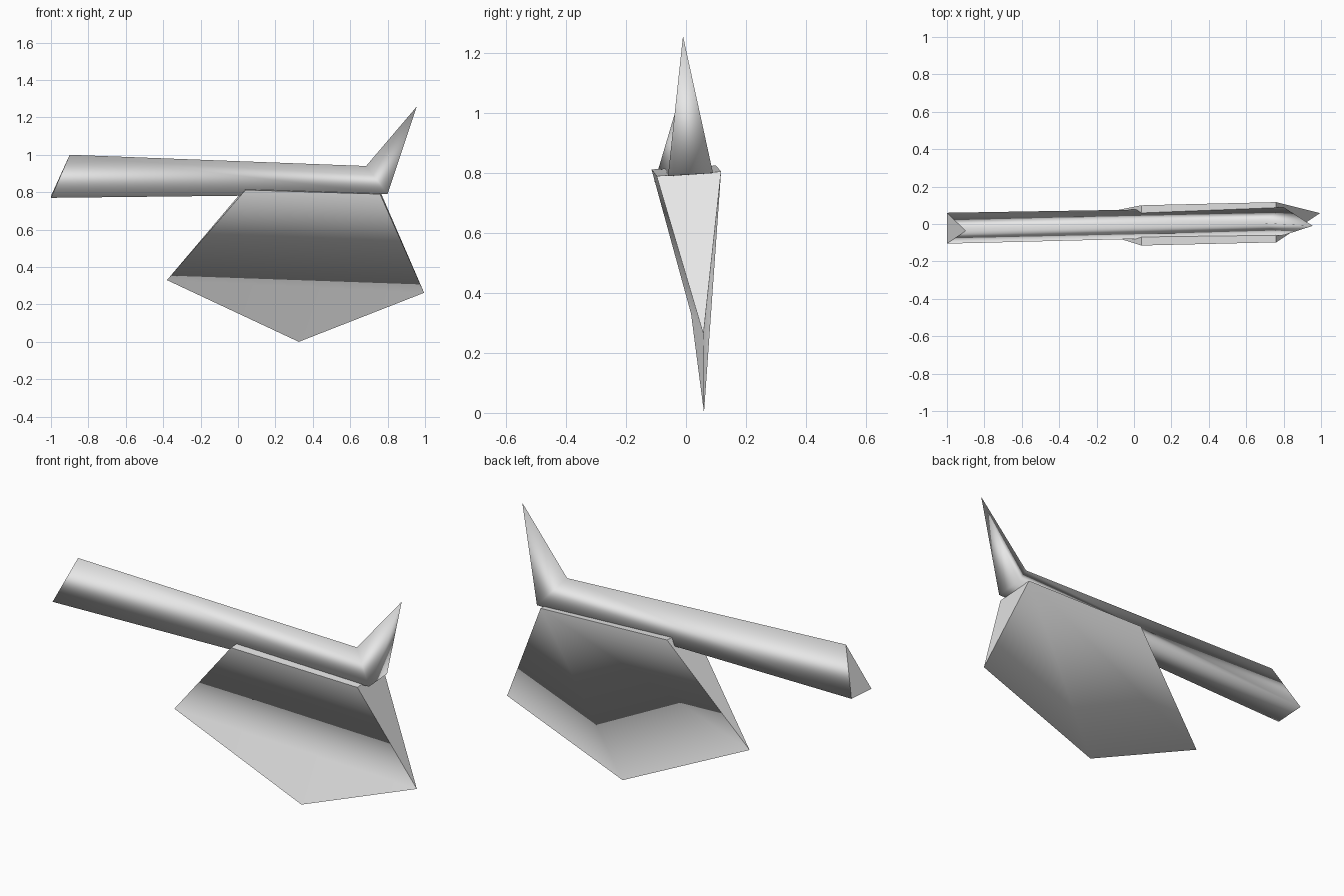
import bpy, bmesh

if "Cube" in bpy.data.objects:
    bpy.data.objects.remove(bpy.data.objects["Cube"])

steel = bpy.data.materials.new("light_grey")
steel.diffuse_color = (0.8, 0.8, 0.8, 1)
steel.use_nodes = True
steel.node_tree.nodes["Principled BSDF"].inputs["Base Color"].default_value = steel.diffuse_color


def solid(name, points, faces, flat):
    """Closed smooth-shaded solid; faces listed in flat keep hard borders."""
    bm = bmesh.new()
    verts = [bm.verts.new(p) for p in points]
    made = [bm.faces.new([verts[i] for i in f]) for f in faces]
    for f in made:
        f.smooth = True
    for i in flat:
        made[i].smooth = False
        for e in made[i].edges:
            e.smooth = False
    bmesh.ops.recalc_face_normals(bm, faces=bm.faces[:])
    mesh = bpy.data.meshes.new(name)
    bm.to_mesh(mesh)
    bm.free()
    mesh.materials.append(steel)
    obj = bpy.data.objects.new(name, mesh)
    bpy.context.collection.objects.link(obj)
    return obj


# Triangular handle that bends up into a pointed spike
butt = [(-1.0, -0.105, 0.77), (-1.0, 0.06, 0.78), (-0.9, -0.037, 1.0)]
bend = [(0.8, -0.06, 0.79), (0.8, 0.09, 0.80), (0.685, 0.005, 0.94)]
tip = [(0.955, -0.01, 1.257)]
sides = [(i, (i + 1) % 3, (i + 1) % 3 + 3, i + 3) for i in range(3)]
spike = [(i + 3, (i + 1) % 3 + 3, 6) for i in range(3)]
solid("handle_with_spike", butt + bend + tip, [(0, 1, 2)] + sides + spike, [0])

# Wedge blade: thick flat top narrowing to a pointed cutting edge
top = [(0.04, -0.115, 0.812), (0.76, -0.098, 0.79),
       (0.76, 0.117, 0.805), (0.04, 0.10, 0.825)]
edge = [(-0.38, 0.017, 0.33), (0.325, 0.06, 0.0), (0.995, 0.058, 0.262)]
solid("blade", top + edge,
      [(0, 1, 2, 3), (0, 3, 4), (1, 6, 2),          # top and two ends
       (0, 4, 5, 6, 1), (3, 2, 6, 5, 4)],           # front and back
      [0, 1, 2])
